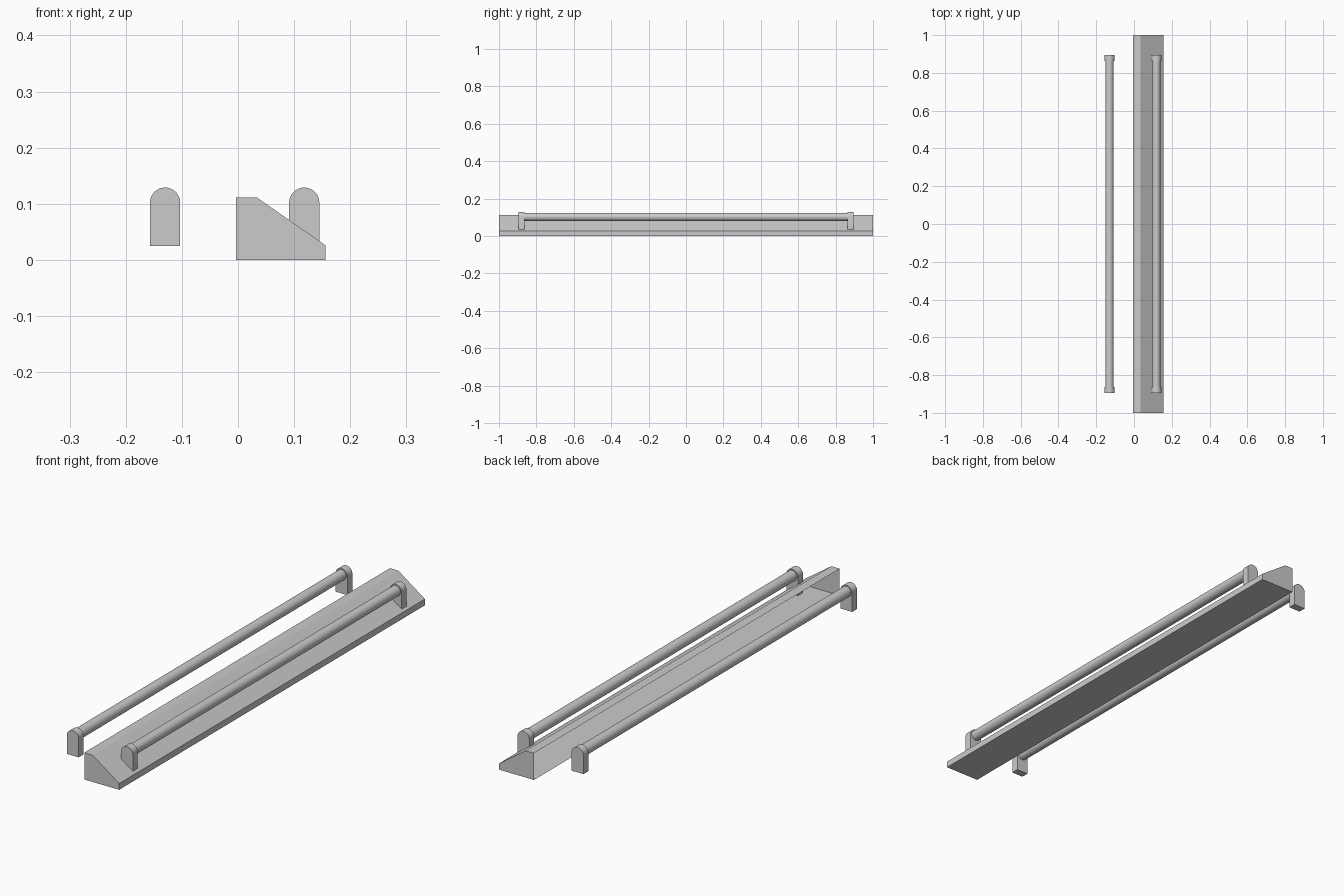
import bpy, bmesh, math

if "Cube" in bpy.data.objects:
    bpy.data.objects.remove(bpy.data.objects["Cube"])


def extrude_profile(name, pts, y0, y1, skip_edges=()):
    """Extrude an x/z outline along y with end caps; skip_edges leaves sides open."""
    bm = bmesh.new()
    a = [bm.verts.new((x, y0, z)) for x, z in pts]
    b = [bm.verts.new((x, y1, z)) for x, z in pts]
    n = len(pts)
    bm.faces.new(a)
    bm.faces.new(b[::-1])
    for i in range(n):
        if i not in skip_edges:
            j = (i + 1) % n
            bm.faces.new((a[j], a[i], b[i], b[j]))
    mesh = bpy.data.meshes.new(name)
    bm.to_mesh(mesh)
    bm.free()
    obj = bpy.data.objects.new(name, mesh)
    bpy.context.collection.objects.link(obj)
    return obj


def smooth(obj):
    bpy.ops.object.select_all(action='DESELECT')
    obj.select_set(True)
    bpy.context.view_layer.objects.active = obj
    bpy.ops.object.shade_smooth_by_angle(angle=math.radians(35))


# Sloped housing: a shell left open along its tall back side
extrude_profile(
    "sloped_housing",
    [(-0.004, 0), (0.156, 0), (0.156, 0.026), (0.034, 0.111), (-0.004, 0.111)],
    -1, 1, skip_edges=(4,))

# Two tubes, each held by a round-topped holder at both ends
HOLDER_R, TUBE_R, AXIS_Z = 0.027, 0.022, 0.102
Y_OUT, Y_IN = 0.895, 0.863
for side, cx in (("left", -0.13), ("right", 0.118)):
    outline = [(cx - HOLDER_R, 0.025), (cx + HOLDER_R, 0.025)]
    outline += [(cx + HOLDER_R * math.cos(math.pi * i / 16),
                 AXIS_Z + HOLDER_R * math.sin(math.pi * i / 16)) for i in range(17)]
    for end, y0, y1 in (("front", -Y_OUT, -Y_IN), ("back", Y_IN, Y_OUT)):
        smooth(extrude_profile(f"{side}_{end}_holder", outline, y0, y1))

    bpy.ops.mesh.primitive_cylinder_add(
        vertices=32, radius=TUBE_R, depth=2 * Y_IN, end_fill_type='NOTHING',
        location=(cx, 0, AXIS_Z), rotation=(math.pi / 2, 0, 0))
    tube = bpy.context.object
    tube.name = f"{side}_tube"
    smooth(tube)
